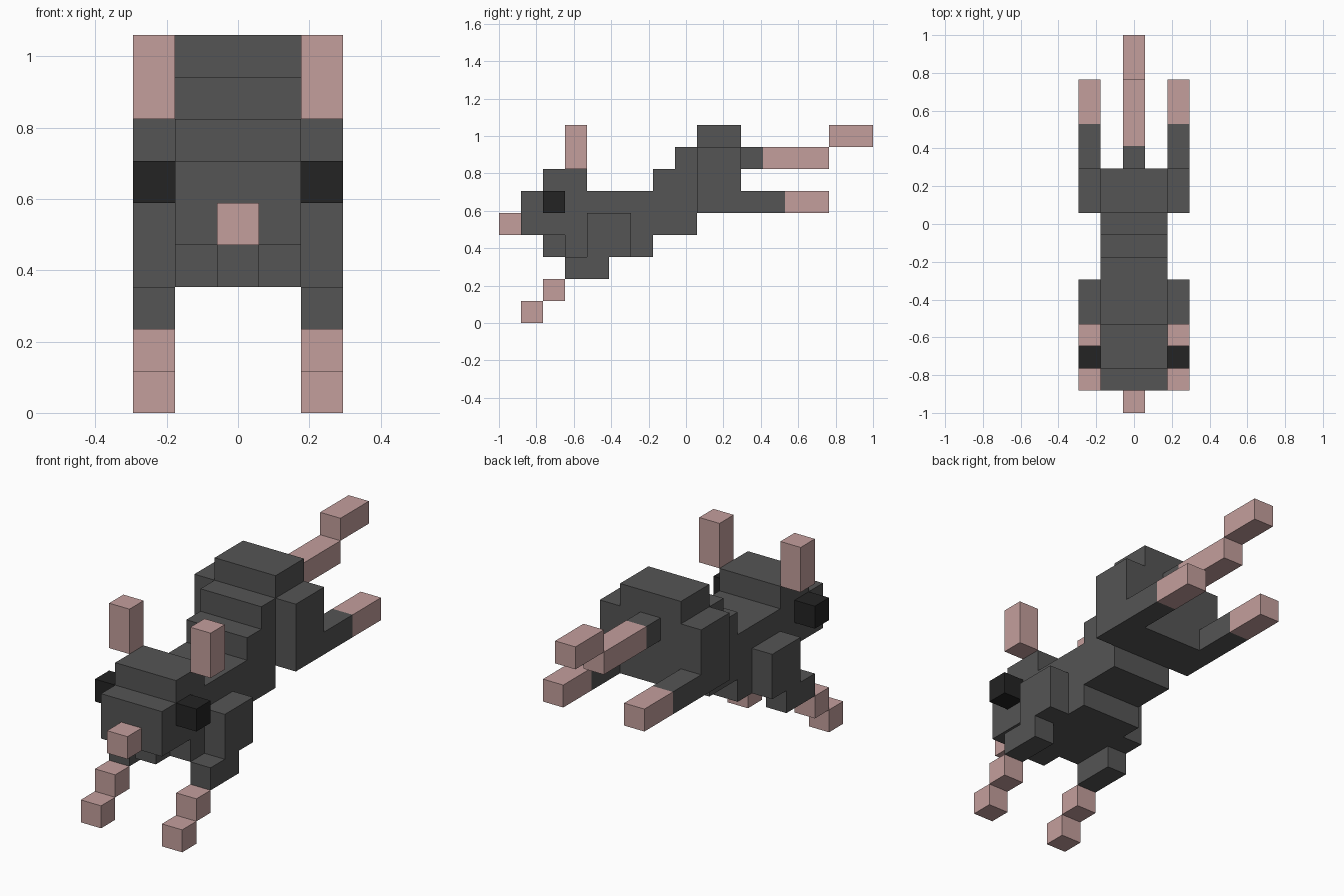
import bpy
import bmesh

cube = bpy.data.objects.get("Cube")
if cube:
    bpy.data.objects.remove(cube, do_unlink=True)

UNIT = 2 / 17  # edge of one block


def material(name, rgb):
    mat = bpy.data.materials.new(name)
    mat.use_nodes = True
    color = (*rgb, 1)
    mat.diffuse_color = color
    mat.node_tree.nodes["Principled BSDF"].inputs["Base Color"].default_value = color
    return mat


GREY = material("grey fur", (0.09, 0.09, 0.09))
PINK = material("pink skin", (0.55, 0.345, 0.335))
BLACK = material("black eye", (0.017, 0.017, 0.017))


def extrude(name, profile, x0, x1, mat):
    """Extrude a side outline, in blocks (from the nose, from the ground), from x0 to x1."""
    bm = bmesh.new()
    outline = [bm.verts.new((x0 * UNIT, y * UNIT - 1, z * UNIT)) for y, z in profile]
    face = bm.faces.new(outline)
    grown = bmesh.ops.extrude_face_region(bm, geom=[face])["geom"]
    moved = [v for v in grown if isinstance(v, bmesh.types.BMVert)]
    bmesh.ops.translate(bm, verts=moved, vec=((x1 - x0) * UNIT, 0, 0))
    bmesh.ops.recalc_face_normals(bm, faces=bm.faces)
    mesh = bpy.data.meshes.new(name)
    bm.to_mesh(mesh)
    bm.free()
    mesh.materials.append(mat)
    obj = bpy.data.objects.new(name, mesh)
    bpy.context.collection.objects.link(obj)
    return obj


def box(y0, z0, y1, z1):
    return [(y0, z0), (y1, z0), (y1, z1), (y0, z1)]


# Head and stepped body, three blocks wide
BODY = [(1, 4), (3, 4), (3, 3), (7, 3), (7, 4), (9, 4), (9, 5), (11, 5),
        (11, 9), (9, 9), (9, 8), (8, 8), (8, 7), (7, 7), (7, 6), (4, 6),
        (4, 7), (2, 7), (2, 6), (1, 6)]
extrude("head_and_body", BODY, -1.5, 1.5, GREY)

# Face and tail on the centre line
CENTRE = [
    ("nose", box(0, 4, 1, 5), PINK),
    ("chin", box(2, 3, 3, 4), GREY),
    ("tail_base", box(11, 7, 12, 8), GREY),
    ("tail_middle", box(12, 7, 15, 8), PINK),
    ("tail_tip", box(15, 8, 17, 9), PINK),
]
for name, profile, mat in CENTRE:
    extrude(name, profile, -0.5, 0.5, mat)

# Ears, eyes and limbs, one block wide on each side
FRONT_LEG = [(3, 2), (5, 2), (5, 3), (6, 3), (6, 5), (4, 5), (4, 3), (3, 3)]
HIND_LEG = [(9, 5), (13, 5), (13, 6), (11, 6), (11, 8), (9, 8)]
PAIRED = [
    ("ear", box(3, 7, 4, 9), PINK),
    ("eye", box(2, 5, 3, 6), BLACK),
    ("front_leg", FRONT_LEG, GREY),
    ("front_ankle", box(2, 1, 3, 2), PINK),
    ("front_foot", box(1, 0, 2, 1), PINK),
    ("hind_leg", HIND_LEG, GREY),
    ("hind_foot", box(13, 5, 15, 6), PINK),
]
for side, sign in (("left", 1), ("right", -1)):
    for name, profile, mat in PAIRED:
        extrude(f"{side}_{name}", profile, 1.5 * sign, 2.5 * sign, mat)
